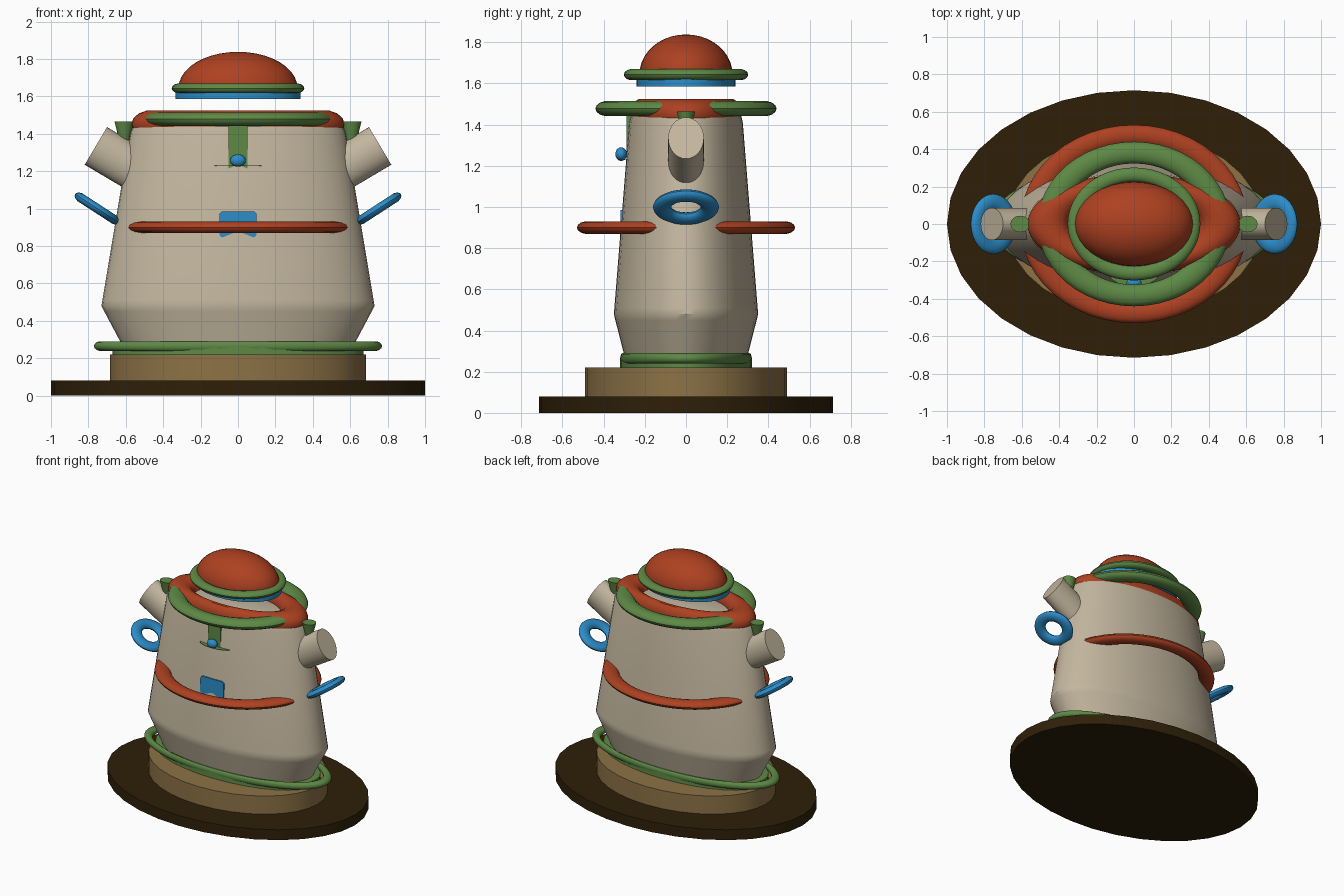
import bpy
import bmesh
import math
from mathutils import Matrix, Vector

if "Cube" in bpy.data.objects:
    bpy.data.objects.remove(bpy.data.objects["Cube"])


def material(name, rgb):
    """Flat material from display colour values."""
    col = [(c / 255) ** 2.2 for c in rgb] + [1]
    m = bpy.data.materials.new(name)
    m.use_nodes = True
    m.diffuse_color = col
    m.node_tree.nodes["Principled BSDF"].inputs["Base Color"].default_value = col
    return m


CREAM = material("cream", (194, 181, 157))
RED = material("brick red", (172, 67, 38))
GREEN = material("leaf green", (94, 136, 71))
BLUE = material("bright blue", (48, 140, 200))
TAN = material("tan", (140, 114, 72))
DARK = material("dark brown", (50, 37, 17))


def finish(name, mat, smooth=True):
    """Name and colour the active object, bake its transform and shade it."""
    ob = bpy.context.object
    ob.name = ob.data.name = name
    ob.data.materials.append(mat)
    bpy.ops.object.transform_apply(location=True, rotation=True, scale=True)
    if smooth:
        bpy.ops.object.shade_smooth_by_angle(angle=math.radians(35))
    return ob


def ring(name, mat, center, outer, tube, height, tilt=0.0):
    """Flattened elliptical ring: outer = (x, y) reach, tube = x half width."""
    bpy.ops.mesh.primitive_torus_add(
        major_segments=48, minor_segments=14, major_radius=outer[0] - tube,
        minor_radius=tube, location=center, rotation=(0, tilt, 0))
    bpy.context.object.scale = (1, outer[1] / outer[0], height / tube)
    return finish(name, mat)


def disc(name, mat, rx, ry, z0, z1, sides=32, center=(0, 0)):
    """Elliptical slab between two heights."""
    bpy.ops.mesh.primitive_cylinder_add(
        vertices=sides, radius=1, depth=1, location=(*center, (z0 + z1) / 2))
    bpy.context.object.scale = (rx, ry, z1 - z0)
    return finish(name, mat)


def ball(name, mat, center, size):
    bpy.ops.mesh.primitive_uv_sphere_add(segments=32, ring_count=20, radius=1, location=center)
    bpy.context.object.scale = size
    return finish(name, mat)


def box(name, mat, x, y0, y1, z0, z1, round_corners=0.0):
    """Box centred on x, optionally with rounded corners as seen from the front."""
    bpy.ops.mesh.primitive_cube_add(size=1, location=(0, (y0 + y1) / 2, (z0 + z1) / 2))
    bpy.context.object.scale = (2 * x, y1 - y0, z1 - z0)
    ob = finish(name, mat, False)
    if round_corners:
        bm = bmesh.new()
        bm.from_mesh(ob.data)
        edges = [e for e in bm.edges if abs(e.verts[0].co.y - e.verts[1].co.y) > 0.001]
        bmesh.ops.bevel(bm, geom=edges, offset=round_corners, segments=4,
                        profile=0.5, affect='EDGES')
        bm.to_mesh(ob.data)
        bm.free()
    return ob


def lathe(name, mat, profile, y_scale, sides=48):
    """Closed solid of revolution squashed along y."""
    bm = bmesh.new()
    loops = []
    for r, z in profile:
        angles = [2 * math.pi * i / sides for i in range(sides)]
        loops.append([bm.verts.new((r * math.cos(a), r * y_scale * math.sin(a), z)) for a in angles])
    for low, high in zip(loops, loops[1:]):
        for i in range(sides):
            j = (i + 1) % sides
            bm.faces.new((low[i], low[j], high[j], high[i]))
    bm.faces.new(loops[0][::-1])
    bm.faces.new(loops[-1])
    me = bpy.data.meshes.new(name)
    bm.to_mesh(me)
    bm.free()
    ob = bpy.data.objects.new(name, me)
    bpy.context.collection.objects.link(ob)
    bpy.ops.object.select_all(action='DESELECT')
    ob.select_set(True)
    bpy.context.view_layer.objects.active = ob
    return finish(name, mat)


# Stepped base
disc("base_plate", DARK, 1.0, 0.715, 0, 0.08)
disc("base_step", TAN, 0.685, 0.49, 0.08, 0.22)
disc("foot_disc", GREEN, 0.67, 0.32, 0.22, 0.265)
ring("foot_ring", GREEN, (0, 0, 0.265), (0.77, 0.32), 0.035, 0.026)

# Body and its rings
lathe("body", CREAM,
      [(0.61, 0.25), (0.63, 0.29), (0.715, 0.45), (0.73, 0.48), (0.725, 0.51),
       (0.575, 1.41), (0.56, 1.44), (0.53, 1.45)], 0.48)
ring("belt_ring", RED, (0, 0, 0.9), (0.61, 0.53), 0.06, 0.031)
ring("rim_ring", RED, (0, 0, 1.45), (0.57, 0.27), 0.11, 0.077)
ring("collar_ring", GREEN, (0, 0, 1.478), (0.515, 0.44), 0.068, 0.037)

# Floating lid
disc("lid_disc", BLUE, 0.335, 0.24, 1.585, 1.64)
ring("lid_ring", GREEN, (0, 0, 1.643), (0.355, 0.302), 0.045, 0.027)
dome = ball("lid_dome", RED, (0, 0, 1.645), (0.318, 0.226, 0.193))
bm = bmesh.new()
bm.from_mesh(dome.data)
cut = bmesh.ops.bisect_plane(bm, geom=bm.verts[:] + bm.edges[:] + bm.faces[:],
                             plane_co=(0, 0, 1.64), plane_no=(0, 0, 1), clear_inner=True)
bmesh.ops.holes_fill(bm, edges=[e for e in bm.edges if e.is_boundary])
bm.to_mesh(dome.data)
bm.free()

# Front details
box("front_strip", GREEN, 0.052, -0.29, -0.2, 1.2, 1.45)
disc("front_shelf", GREEN, 0.13, 0.06, 1.228, 1.231, center=(0, -0.27))
ball("front_knob", BLUE, (0, -0.315, 1.257), (0.041, 0.028, 0.033))
box("front_panel", BLUE, 0.1, -0.3185, -0.25, 0.845, 0.985, 0.022)

# Paired side parts
for side, s in (("left", 1), ("right", -1)):
    # Stub spout pointing outward and up
    axis = Vector((0.86 * s, 0, 0.51)).normalized()
    length = 0.26
    mid = Vector((0.76 * s, 0, 1.335)) - axis * length / 2
    bpy.ops.mesh.primitive_cylinder_add(vertices=32, radius=0.117, depth=length, location=mid)
    spout = bpy.context.object
    spout.rotation_euler = (0, s * math.atan2(0.86, 0.51), 0)
    spout.scale = (1, 0.74, 1)
    finish(side + "_spout", CREAM)

    # Small cup above the spout
    bpy.ops.mesh.primitive_cone_add(vertices=24, radius1=0.022, radius2=0.052, depth=0.125,
                                    location=(0.608 * s, 0, 1.4025))
    bpy.context.object.scale = (1, 0.85, 1)
    finish(side + "_cup", GREEN)

    # Loop handle
    ring(side + "_loop", BLUE, (0.752 * s, 0, 1.0), (0.142, 0.16), 0.04, 0.025,
         tilt=-s * math.radians(33))
